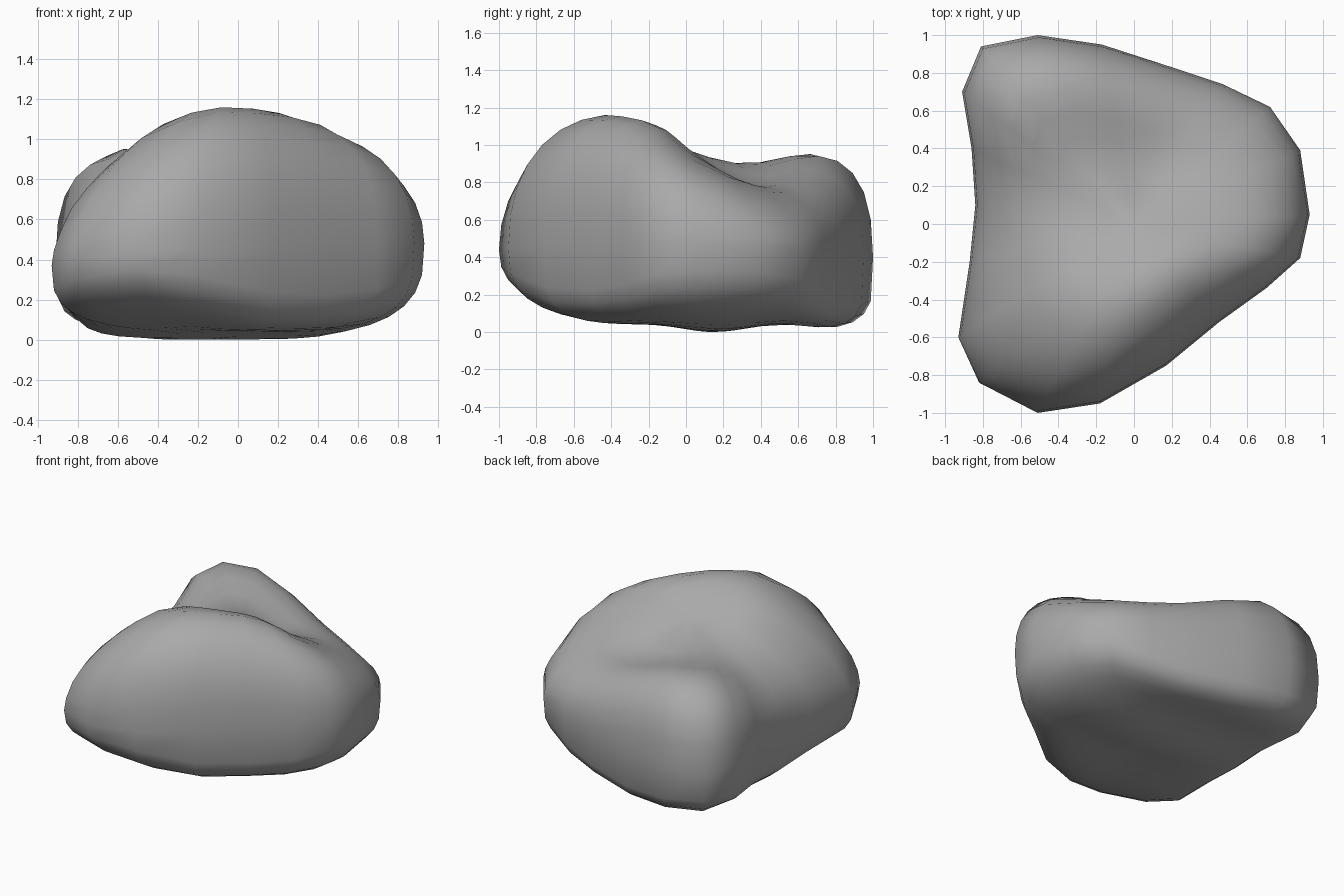
import bpy, bmesh, math

cube = bpy.data.objects.get("Cube")
if cube:
    bpy.data.objects.remove(cube, do_unlink=True)

# Widest plan outline, counter-clockwise: x, y, waist height,
# roundness of the shoulder above and of the undercut below
OUTLINE = [(.93, .05, .48, 2.2, 3), (.88, .39, .46, 1.9, 3), (.72, .62, .44, 2, 3.3),
           (.47, .74, .42, 2.2, 4.4), (.2, .83, .42, 2.3, 5.5), (-.17, .95, .41, 2.5, 6),
           (-.51, 1, .4, 2.7, 5.5), (-.81, .94, .4, 2.7, 4.5), (-.91, .7, .42, 2.7, 4.5),
           (-.86, .4, .42, 2.5, 5), (-.84, .1, .42, 2.4, 5.5), (-.87, -.2, .4, 2.1, 5),
           (-.93, -.6, .37, 1.7, 3.3), (-.82, -.84, .4, 1.8, 2.6), (-.51, -1, .44, 2.1, 2.4),
           (-.18, -.95, .45, 2.4, 3), (.17, -.75, .46, 2.5, 4.6), (.45, -.52, .47, 2.5, 5),
           (.7, -.34, .48, 2.5, 4.5), (.88, -.18, .48, 2.4, 3.5)]

# Crown heights: diagonal main ridge, back lobe, saddle and hollow
CROWN = [(0, -.4, 1.22), (-.1, -.75, 1.3), (-.5, -.5, 1.2), (-.75, -.5, 1.12),
         (.25, -.32, 1.23), (.45, -.22, 1.2), (.45, .05, .94), (.8, 0, 1.1),
         (-.55, .68, 1.08), (-.5, .95, 1.26), (-.8, .75, 1.1), (-.25, .75, 1.1),
         (-.45, .32, .9), (-.75, .1, .87), (.12, .37, .74), (-.2, .5, .9),
         (.3, .58, .88), (.5, .35, .88), (.15, .75, .94), (.65, .6, .8), (0, 0, .97)]
SPREAD, RINGS = .16, 10


def crown(x, y):
    """Smoothly blended height of the upper surface."""
    pairs = [(math.exp(-((x - a) ** 2 + (y - b) ** 2) / (2 * SPREAD ** 2)), h)
             for a, b, h in CROWN]
    return sum(w * h for w, h in pairs) / sum(w for w, h in pairs)


def underside(y):
    """Gently rippled base."""
    return .02 - .02 * math.cos(2 * math.pi * (max(y, -.2) - .15) / .7)


def surface_point(spoke, t, upper):
    """Point at fraction t of the way out to the outline."""
    x, y, waist, shoulder, undercut = spoke
    px, py = x * t, y * t
    power, end = (shoulder, crown(px, py)) if upper else (undercut, underside(py))
    fall = max(0, 1 - t ** power) ** (1 / power)
    return px, py, waist + (end - waist) * fall


# Rounded rings from the base pole, out to the waist, up to the crown pole
bm = bmesh.new()
angles = [math.pi / 2 * i / RINGS for i in range(1, RINGS + 1)]
levels = [(math.sin(a), False) for a in angles]
levels += [(math.sin(a), True) for a in reversed(angles[:-1])]
rings = [[bm.verts.new(surface_point(spoke, t, upper)) for spoke in OUTLINE]
         for t, upper in levels]
count = len(OUTLINE)
for low, high in zip(rings, rings[1:]):
    for i in range(count):
        j = (i + 1) % count
        bm.faces.new((low[i], low[j], high[j], high[i]))
for ring, upper in ((rings[0], False), (rings[-1], True)):
    pole = bm.verts.new(surface_point(OUTLINE[0], 0, upper))
    for i in range(count):
        bm.faces.new((ring[i], ring[(i + 1) % count], pole))

# Soften the crown without shrinking the outline
for _ in range(2):
    bmesh.ops.smooth_vert(bm, verts=[v for v in bm.verts if v.co.z > .55],
                          factor=.4, use_axis_z=True)
bmesh.ops.recalc_face_normals(bm, faces=bm.faces)
for face in bm.faces:
    face.smooth = True

mesh = bpy.data.meshes.new("boulder")
bm.to_mesh(mesh)
bm.free()
boulder = bpy.data.objects.new("boulder", mesh)
bpy.context.collection.objects.link(boulder)

# Stone colour
stone = bpy.data.materials.new("grey stone")
stone.use_nodes = True
colour = (.4, .4, .4, 1)
stone.diffuse_color = colour
stone.node_tree.nodes["Principled BSDF"].inputs["Base Color"].default_value = colour
mesh.materials.append(stone)
